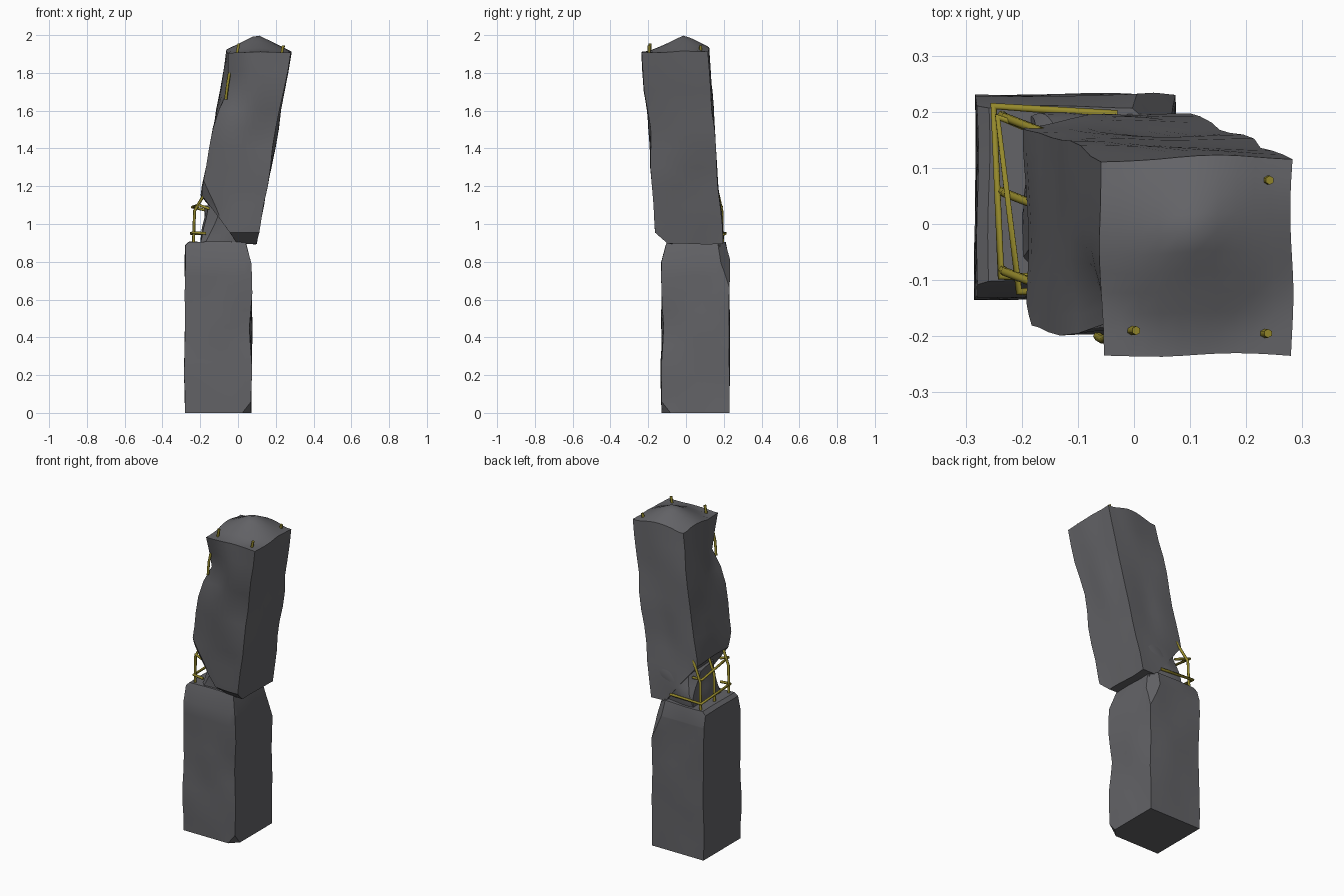
import bpy, bmesh, math
from mathutils import Vector, noise

cube = bpy.data.objects.get("Cube")
if cube:
    bpy.data.objects.remove(cube, do_unlink=True)


def material(name, color):
    m = bpy.data.materials.new(name)
    m.use_nodes = True
    m.diffuse_color = color
    bsdf = next(n for n in m.node_tree.nodes if n.type == 'BSDF_PRINCIPLED')
    bsdf.inputs["Base Color"].default_value = color
    return m


concrete = material("grey concrete", (0.125, 0.125, 0.135, 1))
steel = material("yellow steel", (0.30, 0.25, 0.025, 1))


def activate(ob):
    bpy.ops.object.select_all(action='DESELECT')
    ob.select_set(True)
    bpy.context.view_layer.objects.active = ob


def block(name, low, high, lean=(0, 0), chips=(), dents=(), mound=None, rough=0.012):
    """Weathered block: a leaning box, chipped by planes, dented and roughened."""
    low, high = Vector(low), Vector(high)
    size, mid = high - low, (low + high) / 2
    bm = bmesh.new()
    bmesh.ops.create_cube(bm, size=1)
    bmesh.ops.subdivide_edges(bm, edges=bm.edges[:], cuts=9, use_grid_fill=True)

    for v in bm.verts:
        on_top = v.co.z > 0.49
        v.co = Vector([c * s + m for c, s, m in zip(v.co, size, mid)])
        rise = v.co.z - low.z
        v.co.x += lean[0] * rise
        v.co.y += lean[1] * rise
        if mound and on_top:
            peak, radius, height = mound
            r = (v.co.xy - Vector(peak)).length
            v.co.z += height * max(0, 1 - r / radius)

    # Broken corners and edges
    for point, normal in chips:
        geom = bm.verts[:] + bm.edges[:] + bm.faces[:]
        bmesh.ops.bisect_plane(bm, geom=geom, plane_co=point,
                               plane_no=Vector(normal).normalized(), clear_outer=True)
        bmesh.ops.holes_fill(bm, edges=[e for e in bm.edges if e.is_boundary], sides=0)
    bmesh.ops.triangulate(bm, faces=[f for f in bm.faces if len(f.verts) > 4])

    # Hollows and gentle unevenness
    for v in bm.verts:
        rise = v.co.z - low.z
        axis = Vector((mid.x + lean[0] * rise, mid.y + lean[1] * rise, v.co.z))
        for center, radius, depth in dents:
            d = (v.co - Vector(center)).length
            if d < radius:
                v.co += (axis - v.co).normalized() * depth * (1 - d / radius)
        if v.co.z > 0.01:
            push = noise.noise_vector(v.co * 5) * rough
            v.co += Vector((push.x, push.y, push.z * 0.6))

    bmesh.ops.recalc_face_normals(bm, faces=bm.faces[:])
    mesh = bpy.data.meshes.new(name)
    bm.to_mesh(mesh)
    bm.free()
    mesh.materials.append(concrete)
    ob = bpy.data.objects.new(name, mesh)
    bpy.context.collection.objects.link(ob)
    activate(ob)
    bpy.ops.object.shade_smooth_by_angle(angle=math.radians(32))
    return ob


def rod(name, points, radius=0.008):
    """Bent steel rod along a short path."""
    curve = bpy.data.curves.new(name, 'CURVE')
    curve.dimensions = '3D'
    curve.bevel_depth = radius
    curve.bevel_resolution = 1
    curve.use_fill_caps = True
    spline = curve.splines.new('POLY')
    spline.points.add(len(points) - 1)
    for p, co in zip(spline.points, points):
        p.co = (*co, 1)
    curve.materials.append(steel)
    ob = bpy.data.objects.new(name, curve)
    bpy.context.collection.objects.link(ob)
    activate(ob)
    bpy.ops.object.convert(target='MESH')


# Standing lower half of the pillar
block("lower_pillar", (-0.28, -0.13, 0), (0.072, 0.23, 0.905), chips=[
    ((0.04, -0.13, 0.02), (0.6, -0.6, -0.5)),
    ((0.07, 0, 0.8), (0.96, 0, 0.25)),
    ((0, -0.13, 0.8), (0, -0.96, 0.25)),
    ((0, 0.23, 0.82), (0, 0.96, 0.25)),
    ((-0.28, 0, 0.885), (-0.7, 0, 0.7)),
    ((0.07, 0.2, 0.75), (0.6, 0.7, 0.25)),
], dents=[((0.07, -0.13, 0.45), 0.2, 0.015)], rough=0.008)

# Leaning upper half with a crumbled crown
block("upper_pillar", (-0.237, -0.152, 0.895), (0.103, 0.198, 1.91), lean=(0.176, -0.08), chips=[
    ((-0.19, 0, 1.15), (-0.8, 0, -0.6)),
    ((0, -0.15, 0.95), (0, -0.7, -0.7)),
    ((-0.17, -0.15, 1.15), (-0.6, -0.7, -0.3)),
], dents=[
    ((-0.08, -0.21, 1.72), 0.17, 0.06),
    ((0.2, -0.2, 1.45), 0.2, 0.02),
    ((0.02, 0.15, 1.3), 0.2, 0.015),
], mound=((0.1, -0.02), 0.19, 0.09))

# Crumbled core joining the halves
block("broken_core", (-0.2, -0.1, 0.86), (0.045, 0.185, 1.1), lean=(0.1, -0.05), chips=[
    ((-0.18, 0.16, 1), (-0.7, 0.7, 0.3)),
    ((-0.17, -0.07, 1), (-0.7, -0.7, 0.2)),
], rough=0.03)

# Vertical rods bridging the break
for label, y in (("back", 0.195), ("middle", 0.06), ("front", -0.08)):
    rod(label + "_rod", [(-0.237, y, 0.86), (-0.23, y - 0.005, 1.07), (-0.165, y - 0.03, 1.18)])

# Horizontal ties round the rods
rod("lower_tie", [(-0.03, 0.195, 0.945), (-0.25, 0.21, 0.95),
                  (-0.237, -0.093, 0.955), (-0.17, -0.095, 0.95)])
rod("upper_tie", [(-0.16, 0.16, 1.07), (-0.243, 0.19, 1.09),
                  (-0.205, -0.12, 1.1), (-0.15, -0.12, 1.08)])

# Rod ends poking from the crown
for i, (x, y, z) in enumerate([(0, -0.19, 1.955), (0.235, -0.195, 1.945), (0.238, 0.078, 1.945)]):
    rod("crown_rod_%d" % (i + 1), [(x - 0.01, y, z - 0.08), (x + 0.004, y, z)])

# Rod bared in the corner hollow
rod("corner_rod", [(-0.045, -0.2, 1.8), (-0.055, -0.206, 1.74), (-0.065, -0.2, 1.66)])
